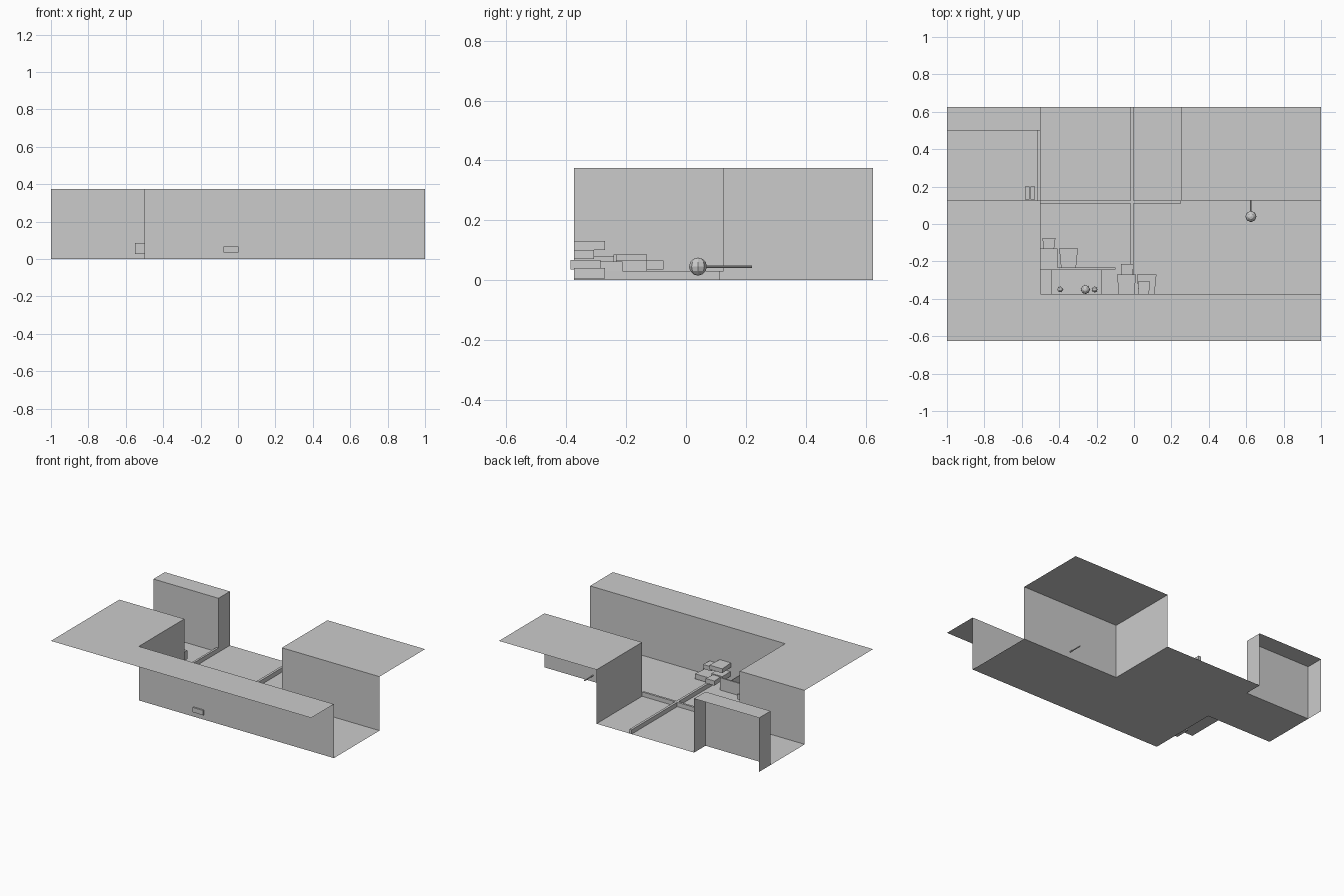
import bpy, bmesh
from mathutils import Matrix

cube = bpy.data.objects.get("Cube")
if cube:
    bpy.data.objects.remove(cube, do_unlink=True)

grey = bpy.data.materials.new("plain_grey")
grey.use_nodes = True
grey.diffuse_color = (0.6, 0.6, 0.6, 1)
grey.node_tree.nodes["Principled BSDF"].inputs["Base Color"].default_value = (0.6, 0.6, 0.6, 1)

TOP = 0.375


def finish(name, bm):
    mesh = bpy.data.meshes.new(name)
    bm.to_mesh(mesh)
    bm.free()
    mesh.materials.append(grey)
    ob = bpy.data.objects.new(name, mesh)
    bpy.context.collection.objects.link(ob)
    return ob


def sheet(name, corners, z):
    """Flat horizontal panel from an outline."""
    bm = bmesh.new()
    bm.faces.new([bm.verts.new((x, y, z)) for x, y in corners])
    return finish(name, bm)


def wall(name, path):
    """Thin full-height wall following a path on the floor."""
    bm = bmesh.new()
    cols = [[bm.verts.new((x, y, z)) for z in (0, TOP)] for x, y in path]
    for a, b in zip(cols, cols[1:]):
        bm.faces.new((a[0], b[0], b[1], a[1]))
    return finish(name, bm)


def box(name, xs, ys, zs, taper=1.0):
    """Block between limits; taper scales its width at the front end."""
    bm = bmesh.new()
    bmesh.ops.create_cube(bm, size=1)
    for v in bm.verts:
        k = taper if v.co.y < 0 else 1
        v.co.x = sum(xs) / 2 + v.co.x * k * (xs[1] - xs[0])
        v.co.y = sum(ys) / 2 + v.co.y * (ys[1] - ys[0])
        v.co.z = sum(zs) / 2 + v.co.z * (zs[1] - zs[0])
    return finish(name, bm)


def ball(name, centre, radius):
    bm = bmesh.new()
    bmesh.ops.create_uvsphere(bm, u_segments=8, v_segments=6, radius=radius,
                              matrix=Matrix.Translation(centre))
    return finish(name, bm)


# Sunken floor
sheet("floor", [(-0.5, -0.375), (1, -0.375), (1, 0.125), (0.25, 0.125), (0.25, 0.625),
                (-0.5, 0.625), (-0.5, 0.5), (-1, 0.5), (-1, 0.125), (-0.5, 0.125)], 0)

# Raised ground around the floor
sheet("front_ground", [(-1, -0.625), (1, -0.625), (1, -0.375), (-0.5, -0.375),
                       (-0.5, 0.125), (-1, 0.125)], TOP)
sheet("left_ground", [(0.25, 0.125), (1, 0.125), (1, 0.625), (0.25, 0.625)], TOP)
sheet("back_ground", [(-1, 0.5), (-0.5, 0.5), (-0.5, 0.625), (-1, 0.625)], TOP)

# Full-height walls
wall("front_wall", [(1, -0.375), (-0.5, -0.375), (-0.5, 0.125), (-1, 0.125)])
wall("left_wall", [(1, 0.125), (0.25, 0.125), (0.25, 0.625)])
wall("back_wall", [(-1, 0.625), (-1, 0.5), (-0.5, 0.5), (-0.5, 0.625)])

# Low dividing kerbs
box("long_kerb", (-0.02, -0.003), (-0.375, 0.625), (0, 0.03))
box("cross_kerb", (-0.5, 0.25), (0.11, 0.125), (0, 0.03))
box("side_kerb", (-0.515, -0.5), (0.125, 0.5), (0, 0.03))

# Partition with two side panels
box("partition", (-0.5, -0.1), (-0.243, -0.233), (0, 0.085))
for i, x in enumerate((-0.44, -0.172)):
    box(f"partition_panel_{i + 1}", (x - 0.002, x + 0.002), (-0.375, -0.238), (0, 0.08))

# Small round fittings
for i, (x, r) in enumerate(((-0.395, 0.015), (-0.26, 0.024), (-0.21, 0.015))):
    ball(f"round_fitting_{i + 1}", (x, -0.35, 0.03), r)

# Blocky furniture by the front wall
box("stack_top", (-0.09, 0.01), (-0.375, -0.27), (0.1, 0.13), 0.85)
box("stack_middle", (-0.08, 0.005), (-0.386, -0.285), (0.035, 0.068), 0.95)
box("stack_back", (-0.07, -0.002), (-0.285, -0.213), (0.03, 0.062), 0.85)
box("low_seat", (0.015, 0.12), (-0.375, -0.27), (0.005, 0.04), 0.8)
box("low_seat_block", (0.02, 0.085), (-0.375, -0.308), (0.07, 0.1), 0.85)

# Blocky furniture by the right wall
box("corner_seat", (-0.4, -0.3), (-0.233, -0.13), (0.03, 0.065), 0.8)
box("corner_block", (-0.55, -0.41), (-0.233, -0.13), (0.027, 0.085))
box("corner_back", (-0.49, -0.42), (-0.13, -0.075), (0.035, 0.065), 0.8)

# Paired wall unit in the side room
for i, x in enumerate((-0.57, -0.542)):
    box(f"wall_unit_{i + 1}", (x - 0.012, x + 0.012), (0.13, 0.2), (0.06, 0.12))

# Ball on a rod through the left wall
ball("rod_ball", (0.625, 0.04, 0.045), 0.03)
bm = bmesh.new()
bmesh.ops.create_cone(bm, cap_ends=True, segments=8, radius1=0.004, radius2=0.004, depth=0.155,
                      matrix=Matrix.Translation((0.625, 0.143, 0.045)) @ Matrix.Rotation(1.5708, 4, "X"))
finish("ball_rod", bm)
